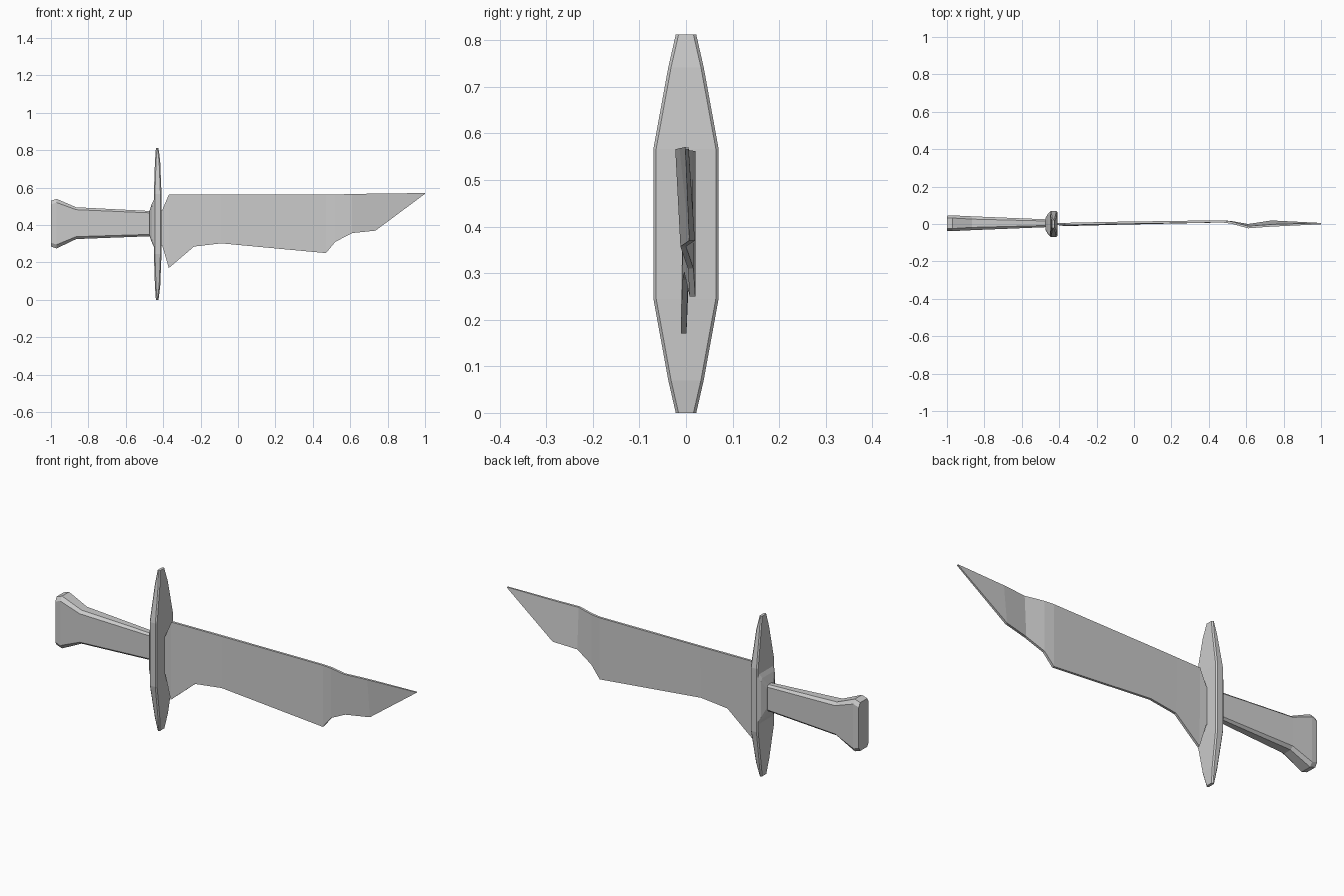
import bpy
import bmesh

if "Cube" in bpy.data.objects:
    bpy.data.objects.remove(bpy.data.objects["Cube"])


def loft(name, rings):
    """Skin a list of equal-length vertex rings and cap both ends."""
    bm = bmesh.new()
    vs = [[bm.verts.new(p) for p in r] for r in rings]
    n = len(rings[0])
    for a, b in zip(vs, vs[1:]):
        for i in range(n):
            j = (i + 1) % n
            bm.faces.new((a[i], a[j], b[j], b[i]))
    bm.faces.new(vs[0])
    bm.faces.new(vs[-1])
    bmesh.ops.recalc_face_normals(bm, faces=bm.faces)
    mesh = bpy.data.meshes.new(name)
    bm.to_mesh(mesh)
    bm.free()
    ob = bpy.data.objects.new(name, mesh)
    bpy.context.collection.objects.link(ob)
    return ob


def chamfered(x, z0, z1, hy, cy, cz, yc=0.0):
    """Eight-sided rectangle across the x axis."""
    half = [(hy - cy, z0), (hy, z0 + cz), (hy, z1 - cz), (hy - cy, z1)]
    return ([(x, yc + y, z) for y, z in half]
            + [(x, yc - y, z) for y, z in reversed(half)])


# Grip with flared pommel
loft("grip", [chamfered(x, z0, z1, hy, cy, cz, 0.004) for x, z0, z1, hy, cy, cz in [
    (-1.0, 0.285, 0.53, 0.04, 0.012, 0.02),
    (-0.97, 0.275, 0.54, 0.042, 0.014, 0.02),
    (-0.865, 0.325, 0.495, 0.037, 0.015, 0.013),
    (-0.47, 0.34, 0.475, 0.021, 0.009, 0.01),
    (-0.43, 0.34, 0.475, 0.021, 0.009, 0.01)]])

# Collar joining the grip to the guard
loft("collar", [chamfered(x, z0, z1, hy, 0.01, 0.015) for x, z0, z1, hy in [
    (-0.474, 0.345, 0.475, 0.03),
    (-0.46, 0.305, 0.515, 0.056),
    (-0.448, 0.28, 0.54, 0.066),
    (-0.43, 0.28, 0.54, 0.066)]])

# Tapered cross guard, mirrored about its mid height
half_guard = [(0.0, -0.439, -0.425, 0.022), (0.07, -0.444, -0.416, 0.038),
              (0.245, -0.45, -0.409, 0.07)]
sections = half_guard + [(0.812 - z, a, b, h) for z, a, b, h in reversed(half_guard)]
rings = []
for z, x0, x1, h in sections:
    c = 0.006
    rings.append([(x0, -h + c, z), (x0 + c, -h, z), (x1 - c, -h, z), (x1, -h + c, z),
                  (x1, h - c, z), (x1 - c, h, z), (x0 + c, h, z), (x0, h - c, z)])
loft("cross_guard", rings)

# Warped blade: x, bottom z, top z, bottom y, top y
t = 0.006
loft("blade", [[(x, yb - t * k, zb), (x, yb + t * k, zb), (x, yt + t * k, zt), (x, yt - t * k, zt)]
               for x, zb, zt, yb, yt, k in [
    (-0.415, 0.29, 0.47, 0.0, 0.0, 1),
    (-0.405, 0.29, 0.48, 0.0, 0.0, 1),
    (-0.37, 0.17, 0.562, -0.005, 0.0, 1),
    (-0.235, 0.285, 0.562, -0.002, 0.003, 1),
    (-0.09, 0.302, 0.562, 0.002, 0.006, 1),
    (0.47, 0.25, 0.562, 0.014, 0.014, 1),
    (0.52, 0.31, 0.563, 0.01, 0.008, 1),
    (0.61, 0.357, 0.566, -0.006, -0.017, 1),
    (0.735, 0.37, 0.568, 0.013, -0.008, 1),
    (1.0, 0.567, 0.571, 0.002, 0.002, 0.6)]])
